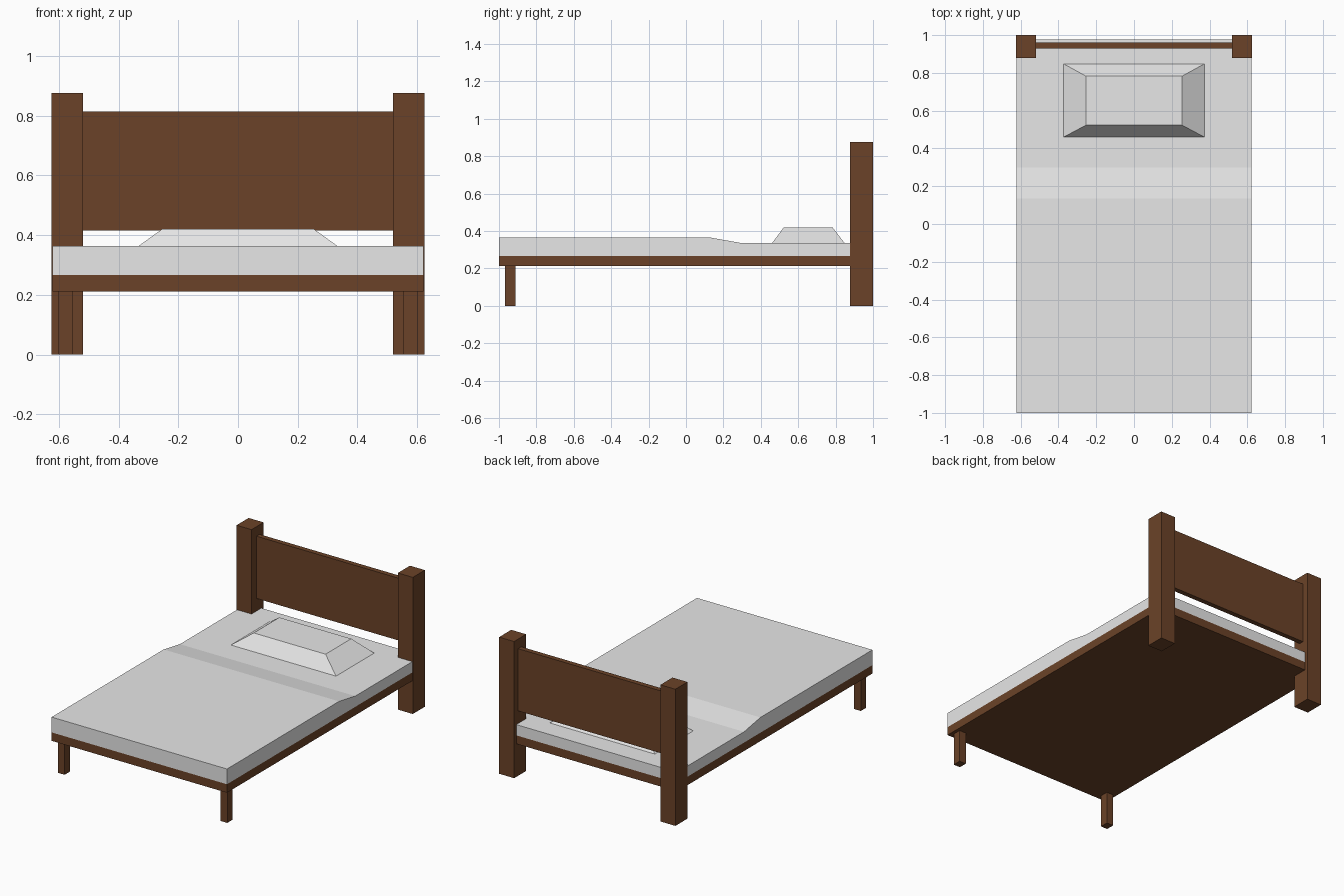
import bpy, bmesh

if "Cube" in bpy.data.objects:
    bpy.data.objects.remove(bpy.data.objects["Cube"])


def material(name, rgb):
    m = bpy.data.materials.new(name)
    m.diffuse_color = (*rgb, 1.0)
    m.use_nodes = True
    m.node_tree.nodes["Principled BSDF"].inputs["Base Color"].default_value = m.diffuse_color
    return m


WOOD = material("dark_wood", (0.147, 0.055, 0.021))
LINEN = material("white_linen", (0.8, 0.8, 0.8))


def finish(name, bm, mat):
    bmesh.ops.recalc_face_normals(bm, faces=bm.faces)
    mesh = bpy.data.meshes.new(name)
    bm.to_mesh(mesh)
    bm.free()
    mesh.materials.append(mat)
    obj = bpy.data.objects.new(name, mesh)
    bpy.context.collection.objects.link(obj)
    return obj


def box(name, xs, ys, zs, mat, top_xs=None, top_ys=None):
    """Box between two corners; the top may have its own smaller outline."""
    bm = bmesh.new()
    bmesh.ops.create_cube(bm, size=1)
    for v in bm.verts:
        top = v.co.z > 0
        x_range = top_xs if top and top_xs else xs
        y_range = top_ys if top and top_ys else ys
        v.co = (x_range[v.co.x > 0], y_range[v.co.y > 0], zs[top])
    return finish(name, bm, mat)


def extrude_x(name, profile, half, mat):
    """Side profile (y, z) extruded across the width."""
    bm = bmesh.new()
    face = bm.faces.new([bm.verts.new((-half, y, z)) for y, z in profile])
    out = bmesh.ops.extrude_face_region(bm, geom=[face])
    verts = [g for g in out["geom"] if isinstance(g, bmesh.types.BMVert)]
    bmesh.ops.translate(bm, verts=verts, vec=(2 * half, 0, 0))
    return finish(name, bm, mat)


# Bed base slab
box("bed_base", (-0.622, 0.622), (-1.0, 0.978), (0.212, 0.266), WOOD)

# Mattress with the blanket step
extrude_x("mattress", [(-1.0, 0.266), (0.978, 0.266), (0.978, 0.335),
                       (0.30, 0.335), (0.135, 0.364), (-1.0, 0.364)], 0.622, LINEN)

# Pillow with sloped sides
box("pillow", (-0.373, 0.373), (0.46, 0.848), (0.335, 0.42), LINEN,
    top_xs=(-0.255, 0.255), top_ys=(0.523, 0.783))

# Head posts and foot legs, one per side
for side, s in (("left", -1), ("right", 1)):
    box(f"head_post_{side}", sorted((s * 0.519, s * 0.625)), (0.878, 1.0), (0.0, 0.876), WOOD)
    box(f"foot_leg_{side}", sorted((s * 0.553, s * 0.601)), (-0.967, -0.912), (0.0, 0.212), WOOD)

# Headboard panel
box("headboard", (-0.519, 0.519), (0.928, 0.96), (0.416, 0.815), WOOD)
